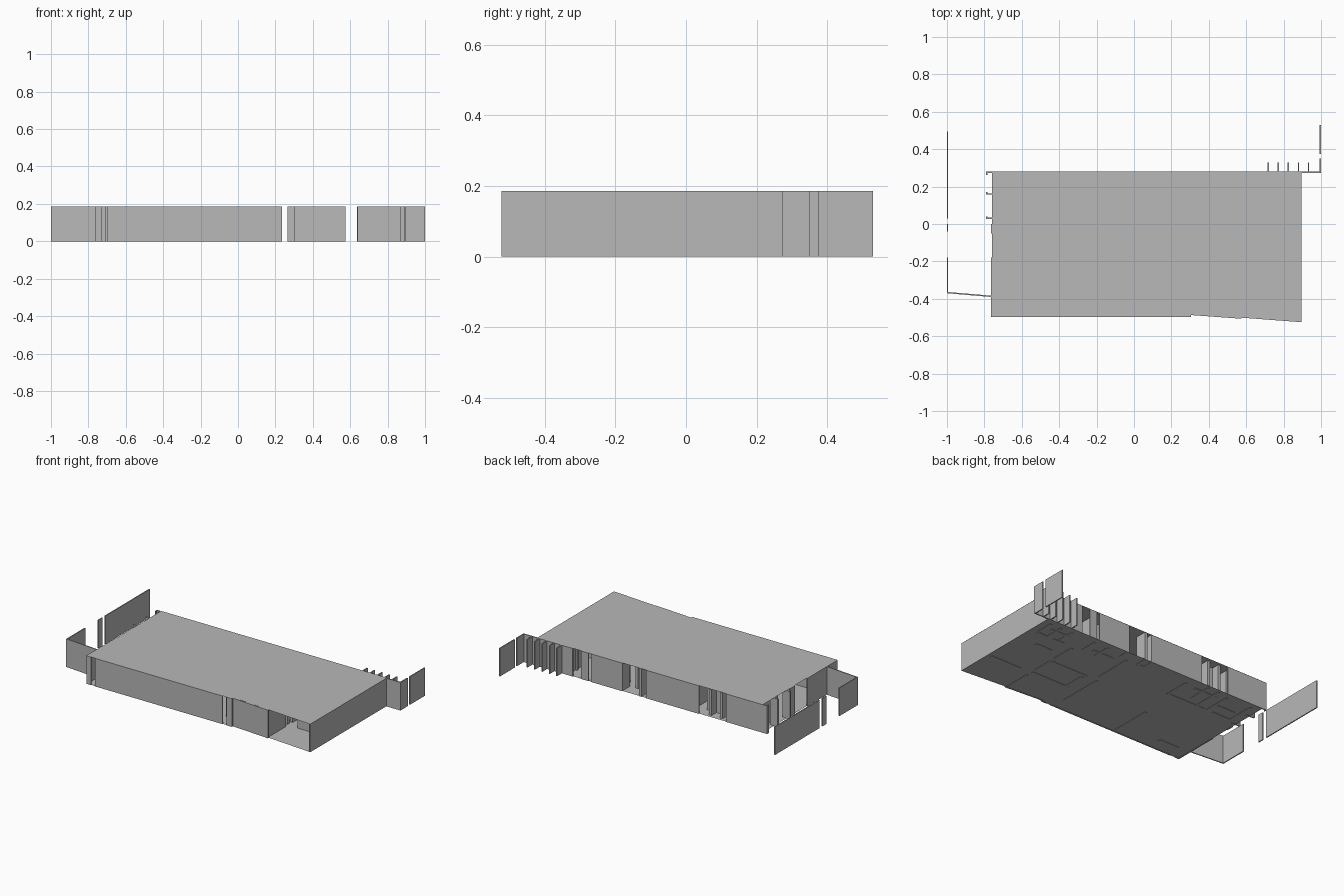
import bpy
import bmesh
from mathutils import Vector

default_cube = bpy.data.objects.get("Cube")
if default_cube:
    bpy.data.objects.remove(default_cube, do_unlink=True)

HEIGHT = 0.186
THIN = 0.007
THICK = 0.018

# One plain grey for the whole building
grey = bpy.data.materials.new("plain grey")
grey.use_nodes = True
colour = (0.48, 0.48, 0.48, 1)
grey.diffuse_color = colour
grey.node_tree.nodes["Principled BSDF"].inputs["Base Color"].default_value = colour


def finish(name, bm):
    """Turn a bmesh into a named, coloured object."""
    mesh = bpy.data.meshes.new(name)
    bm.to_mesh(mesh)
    bm.free()
    mesh.materials.append(grey)
    item = bpy.data.objects.new(name, mesh)
    bpy.context.collection.objects.link(item)
    return item


def add_wall(bm, start, end, thickness):
    """Extrude one straight wall standing on the ground between two points."""
    start, end = Vector((*start, 0)), Vector((*end, 0))
    direction = (end - start).normalized()
    side = Vector((-direction.y, direction.x, 0)) * thickness / 2
    corners = [start - side, end - side, end + side, start + side]
    base = bm.faces.new([bm.verts.new(corner) for corner in corners])
    result = bmesh.ops.extrude_face_region(bm, geom=[base], use_keep_orig=True)
    top = [part for part in result["geom"] if isinstance(part, bmesh.types.BMVert)]
    bmesh.ops.translate(bm, verts=top, vec=(0, 0, HEIGHT))


def walls(name, thickness, across=(), along=(), slanted=()):
    """across: (y, x from, x to); along: (x, y from, y to); slanted: point pairs."""
    bm = bmesh.new()
    for y, first, last in across:
        add_wall(bm, (first, y), (last, y), thickness)
    for x, first, last in along:
        add_wall(bm, (x, first), (x, last), thickness)
    for start, end in slanted:
        add_wall(bm, start, end, thickness)
    bmesh.ops.recalc_face_normals(bm, faces=bm.faces[:])
    return finish(name, bm)


def sheet(name, height):
    """Flat upward-facing sheet with the footprint of the building."""
    outline = [(-0.765, -0.497), (0.23, -0.497), (0.30, -0.497), (0.30, -0.48),
               (0.895, -0.525), (0.895, 0.28), (-0.76, 0.28), (-0.76, -0.2)]
    bm = bmesh.new()
    face = bm.faces.new([bm.verts.new((x, y, height)) for x, y in outline])
    face.normal_update()
    if face.normal.z < 0:
        face.normal_flip()
    return finish(name, bm)


sheet("floor", 0.002)
sheet("roof", HEIGHT + 0.001)

# Outer shell
walls("front_wall", THIN,
      across=[(-0.494, -0.76, -0.73), (-0.494, -0.7, 0.235), (-0.494, 0.265, 0.3)],
      along=[(0.3, -0.497, -0.48)],
      slanted=[((0.3, -0.483), (0.575, -0.503))])
walls("right_side_wall", THIN, along=[(-0.76, -0.497, -0.18), (-0.76, -0.05, 0.0)])
walls("left_side_wall", THIN, along=[(0.892, -0.523, 0.28)])
walls("back_wall", THIN,
      across=[(0.277, -0.76, -0.49), (0.277, -0.29, 0.09), (0.277, 0.28, 0.5),
              (0.277, 0.52, 0.575), (0.277, 0.635, 0.72), (0.277, 0.72, 1.0)])

# Free-standing screens beyond the shell
walls("right_yard_screen", THIN,
      along=[(-0.997, 0.03, 0.495), (-0.997, -0.04, 0.0), (-0.997, -0.37, -0.18)],
      slanted=[((-0.997, -0.367), (-0.76, -0.387))])
walls("left_yard_screen", THIN, along=[(0.996, 0.28, 0.35), (0.996, 0.375, 0.53)])

# Evenly spaced fins on the back
walls("back_fins", THIN,
      along=[(0.717 + step * 0.054, 0.28, 0.33) for step in range(5)])

# Bracket-shaped entries on the right side
for number, y in enumerate((0.277, 0.16, 0.03)):
    tip = y - 0.015 if number == 0 else y + 0.01
    walls(f"entry_bracket_{number + 1}", THIN,
          across=[(y, -0.79, -0.73)], along=[(-0.787, y, tip)])

# Large rooms at the left end
walls("large_room_walls", THICK,
      across=[(-0.28, 0.64, 0.87), (-0.27, 0.28, 0.56), (-0.1, 0.28, 0.56)],
      along=[(0.56, -0.49, -0.31), (0.56, -0.24, -0.1), (0.56, -0.06, 0.1),
             (0.2, -0.4, -0.1), (0.22, -0.06, 0.2), (0.3, -0.27, -0.12)])

# Small rooms behind the fins
walls("small_room_walls", THICK,
      across=[(0.11, 0.64, 0.72), (0.11, 0.76, 0.84), (0.0, 0.64, 0.76),
              (0.19, 0.66, 0.8), (0.16, 0.3, 0.45)],
      along=[(x, 0.12, 0.24) for x in (0.84, 0.76, 0.68, 0.5, 0.4)])

# Doorway returns beside the back opening
walls("back_lobby_walls", THICK,
      across=[(0.2, 0.09, 0.14)],
      along=[(0.09, 0.2, 0.28), (0.14, 0.2, 0.28), (0.28, 0.2, 0.28)])

# Rooms at the right end
walls("service_room_walls", THICK,
      across=[(0.05, -0.5, -0.22), (0.05, -0.7, -0.56), (0.2, -0.46, -0.3),
              (0.13, -0.66, -0.52)],
      along=[(-0.22, 0.05, 0.22), (-0.36, 0.1, 0.26), (-0.44, 0.05, 0.26),
             (-0.52, 0.06, 0.24), (-0.7, 0.05, 0.24)])

# Single partitions in the open hall
walls("hall_partitions", THICK,
      across=[(-0.4, -0.68, -0.53)], along=[(-0.26, -0.49, -0.2)])
